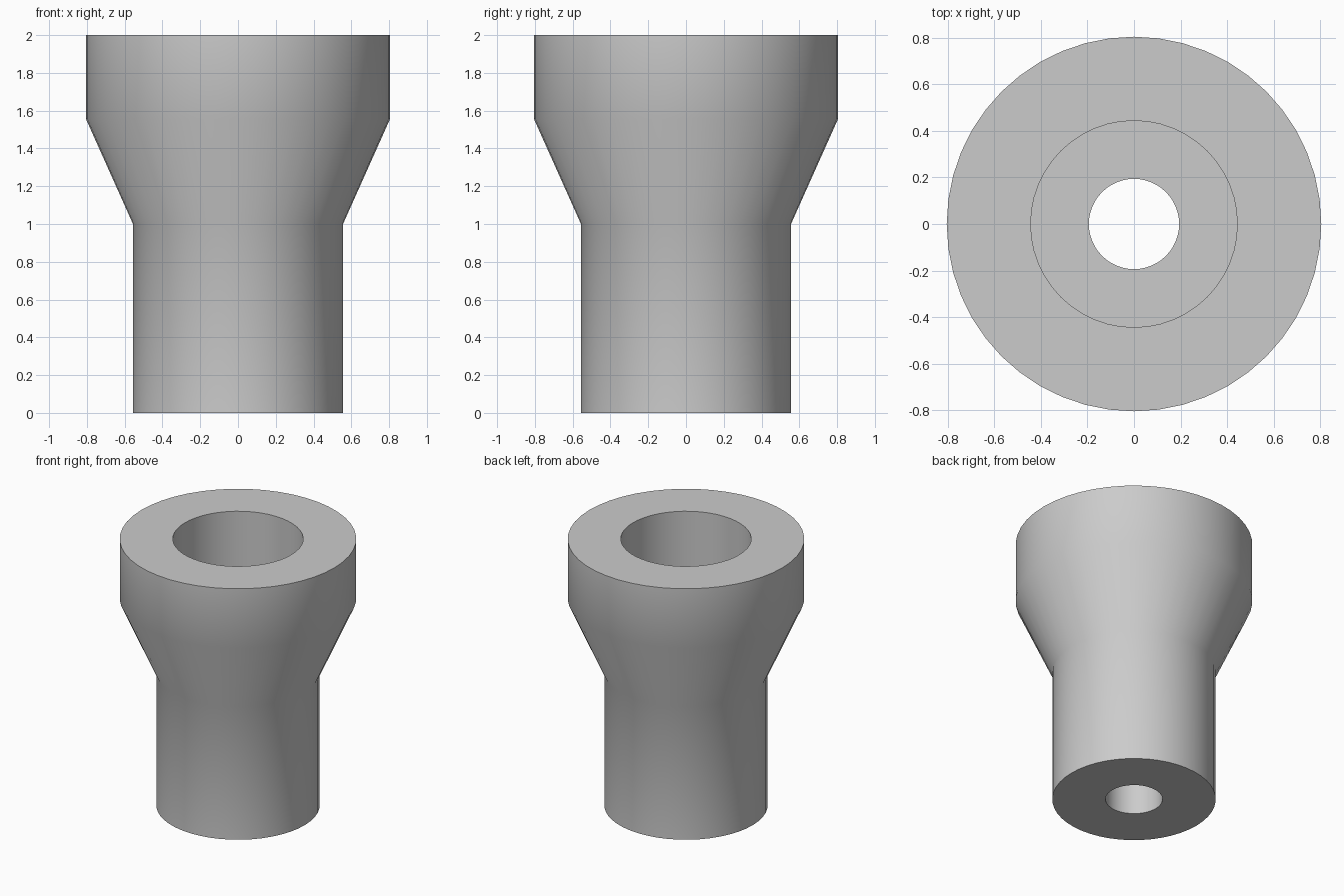
import bpy, bmesh, math

cube = bpy.data.objects.get("Cube")
if cube:
    bpy.data.objects.remove(cube, do_unlink=True)

# Plain grey material
grey = bpy.data.materials.new("plain_grey")
grey.use_nodes = True
colour = (0.6, 0.6, 0.6, 1.0)
grey.diffuse_color = colour
grey.node_tree.nodes["Principled BSDF"].inputs["Base Color"].default_value = colour

# Closed cross-section (radius, height): outer wall up, then down the stepped bore
SEGMENTS = 48
HOLE, SOCKET, BODY, HEAD = 0.194, 0.444, 0.556, 0.805
SOCKET_FLOOR = 1.0
profile = [
    (HOLE, 0), (BODY, 0),                    # base
    (BODY, 1.0), (HEAD, 1.556), (HEAD, 2),   # body, flare and head
    (SOCKET, 2), (SOCKET, SOCKET_FLOOR),     # rim and socket wall
    (HOLE, SOCKET_FLOOR),                    # socket floor
]

# Flared sleeve: revolve the cross-section around z
bm = bmesh.new()
verts = [bm.verts.new((r, 0, z)) for r, z in profile]
edges = [bm.edges.new((verts[i - 1], verts[i])) for i in range(len(verts))]
bmesh.ops.spin(bm, geom=verts + edges, cent=(0, 0, 0), axis=(0, 0, 1),
               angle=math.tau, steps=SEGMENTS, use_merge=True)
bmesh.ops.remove_doubles(bm, verts=bm.verts, dist=0.0001)
bmesh.ops.recalc_face_normals(bm, faces=bm.faces)
mesh = bpy.data.meshes.new("flared_sleeve")
bm.to_mesh(mesh)
bm.free()
mesh.materials.append(grey)

sleeve = bpy.data.objects.new("flared_sleeve", mesh)
bpy.context.collection.objects.link(sleeve)
bpy.ops.object.select_all(action="DESELECT")
sleeve.select_set(True)
bpy.context.view_layer.objects.active = sleeve
bpy.ops.object.shade_smooth_by_angle(angle=math.radians(35))
